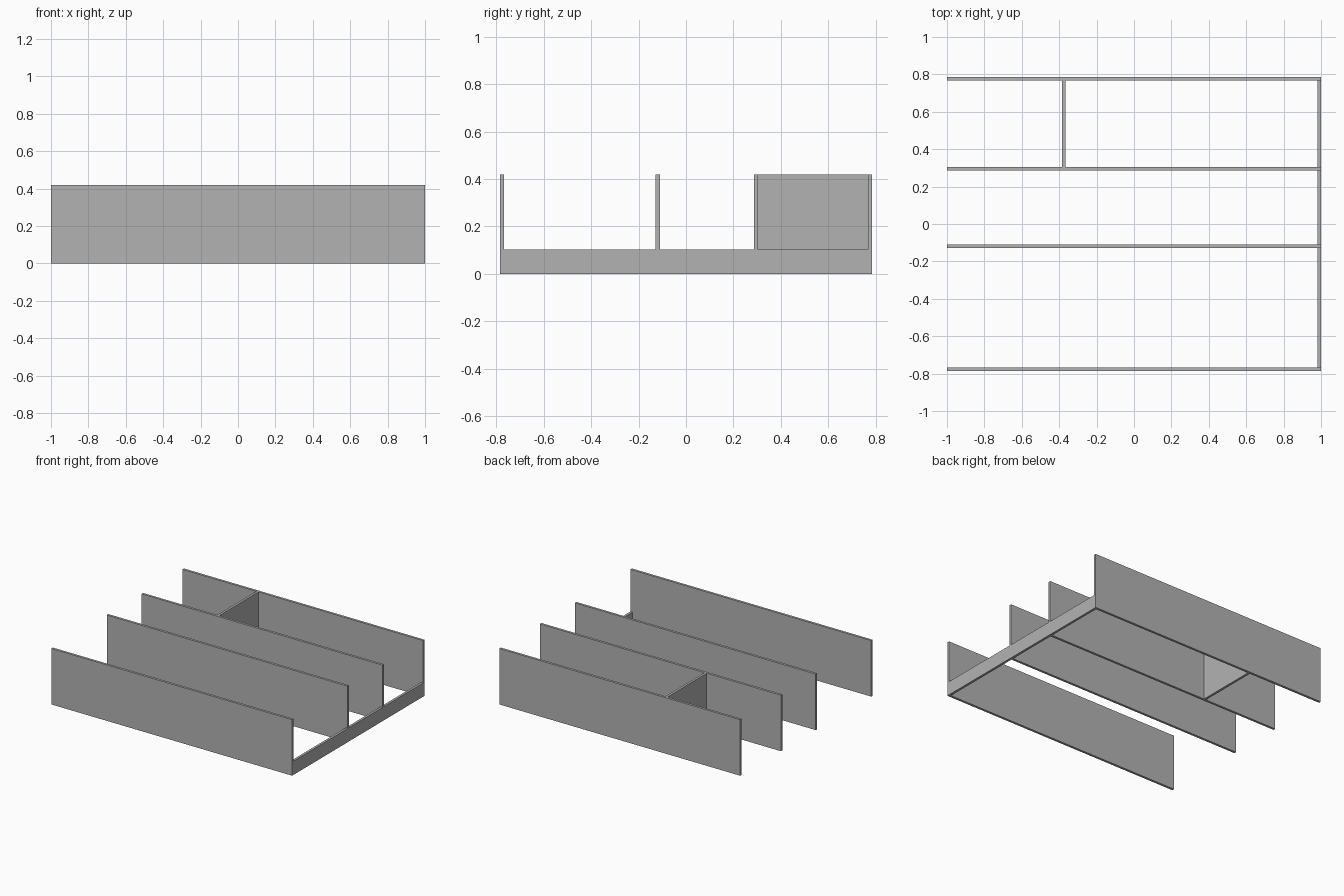
import bpy
import bmesh
from mathutils import Vector

cube = bpy.data.objects.get("Cube")
if cube:
    bpy.data.objects.remove(cube, do_unlink=True)

THICK = 0.018
HEIGHT = 0.42
RAIL_HEIGHT = 0.103
DEPTH = 0.786

grey = bpy.data.materials.new("plain grey")
grey.use_nodes = True
colour = (0.45, 0.45, 0.45, 1)
grey.diffuse_color = colour
grey.node_tree.nodes["Principled BSDF"].inputs["Base Color"].default_value = colour


def board(name, low, high):
    """Flat-sided board spanning two opposite corners."""
    low, high = Vector(low), Vector(high)
    bm = bmesh.new()
    bmesh.ops.create_cube(bm, size=1)
    bmesh.ops.scale(bm, vec=high - low, verts=bm.verts)
    bmesh.ops.translate(bm, vec=(low + high) / 2, verts=bm.verts)
    mesh = bpy.data.meshes.new(name)
    bm.to_mesh(mesh)
    bm.free()
    mesh.materials.append(grey)
    obj = bpy.data.objects.new(name, mesh)
    bpy.context.collection.objects.link(obj)
    return obj


# Long upright walls, listed by the y of their front face
walls = {
    "front_wall": -DEPTH,
    "front_inner_wall": -0.128,
    "back_inner_wall": 0.286,
    "back_wall": DEPTH - THICK,
}
for name, y in walls.items():
    board(name, (-1, y, 0), (1, y + THICK, HEIGHT))

# Low end rail, fitted between neighbouring walls
starts = list(walls.values())
for part, y0, y1 in zip(("front", "middle", "back"), starts, starts[1:]):
    board(part + "_end_rail", (1 - THICK, y0 + THICK, 0), (1, y1, RAIL_HEIGHT))

# Full-height divider in the back bay
board("divider", (-0.385, walls["back_inner_wall"] + THICK, 0),
      (-0.385 + THICK, walls["back_wall"], HEIGHT))
